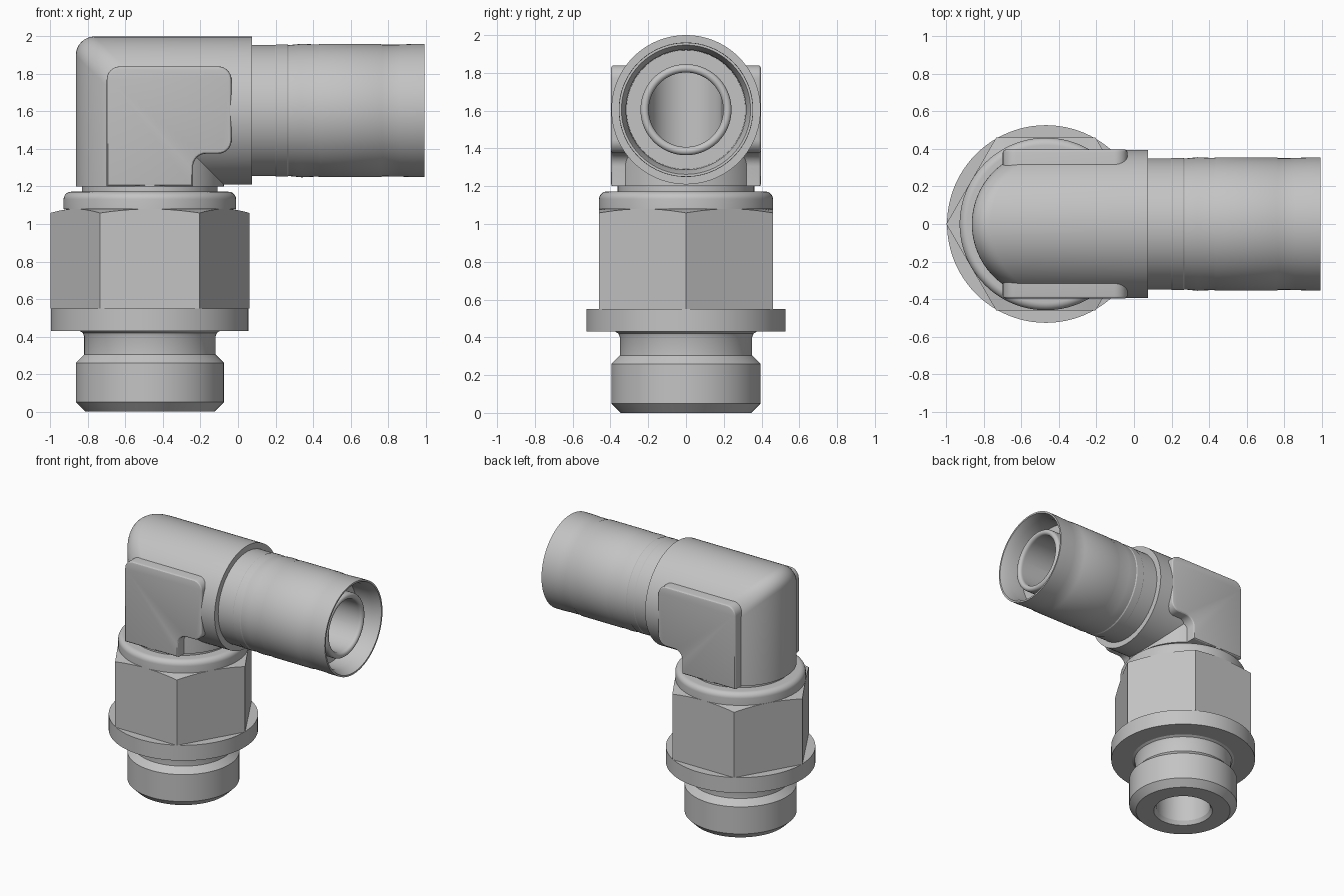
import bpy, bmesh
from math import pi, cos, sin
from mathutils import Vector

if "Cube" in bpy.data.objects:
    bpy.data.objects.remove(bpy.data.objects["Cube"])

CX, CZ = -0.47, 1.605      # vertical axis x, horizontal axis z
R, BORE = 0.395, 0.197     # elbow radius, through bore radius
SEG = 96
ANGLES = [2 * pi * i / SEG for i in range(SEG)]

steel = bpy.data.materials.new("plated steel grey")
steel.use_nodes = True
GREY = (0.55, 0.55, 0.55, 1)
steel.diffuse_color = GREY
steel.node_tree.nodes["Principled BSDF"].inputs["Base Color"].default_value = GREY


def finish(name, bm):
    mesh = bpy.data.meshes.new(name)
    bm.to_mesh(mesh)
    bm.free()
    mesh.materials.append(steel)
    obj = bpy.data.objects.new(name, mesh)
    bpy.context.collection.objects.link(obj)
    bpy.ops.object.select_all(action='DESELECT')
    obj.select_set(True)
    bpy.context.view_layer.objects.active = obj
    bpy.ops.object.shade_smooth_by_angle(angle=pi / 7)
    return obj


def loft(name, rings):
    """Skin a list of closed rings of points with quads."""
    bm = bmesh.new()
    loops = [[bm.verts.new(p) for p in ring] for ring in rings]
    for a, b in zip(loops, loops[1:]):
        for i in range(SEG):
            j = (i + 1) % SEG
            bm.faces.new((a[i], a[j], b[j], b[i]))
    return finish(name, bm)


def upright(profile):
    """Rings about the vertical axis from (radius, height) points."""
    return [[Vector((CX + r * cos(t), r * sin(t), z)) for t in ANGLES] for r, z in profile]


def sideways(profile):
    """Rings about the horizontal axis from (x, radius) points."""
    return [[Vector((x, r * cos(t), CZ + r * sin(t))) for t in ANGLES] for x, r in profile]


def elbow(name, r, z0, x1, fillet, inside=False):
    """Mitred right-angle pipe with a rounded outer corner."""
    steps = 8 if fillet else 0
    paths = []
    for t in ANGLES:
        d, y = -r * cos(t), r * sin(t)
        f = fillet * min(1, max(0, 3 * d / r))
        pts = [Vector((CX - d, y, z0))]
        for k in range(steps + 1):
            a = k / max(steps, 1) * pi / 2
            pts.append(Vector((CX - d + f * (1 - cos(a)), y, CZ + d - f * (1 - sin(a)))))
        pts.append(Vector((x1, y, CZ + d)))
        paths.append(pts)
    rings = [list(ring) for ring in zip(*paths)]
    return loft(name, rings[::-1] if inside else rings)


# Threaded stud, undercut and round flange
loft("stud_and_flange", upright([
    (BORE, 0.03), (0.215, 0), (0.345, 0), (R, 0.05), (R, 0.26), (0.35, 0.305),
    (0.35, 0.40), (0.358, 0.42), (0.375, 0.43), (0.527, 0.43), (0.527, 0.55), (0.4, 0.55)]))

# Hexagon with a conical chamfer on its upper corners
hex_radius = [0.46 / cos((t % (pi / 3)) - pi / 6) for t in ANGLES]
bottom = [Vector((CX + r * cos(t), r * sin(t), 0.55)) for r, t in zip(hex_radius, ANGLES)]
top = [Vector((v.x, v.y, 1.08 - 0.3 * (r - 0.46))) for v, r in zip(bottom, hex_radius)]
loft("hexagon", [bottom, top] + upright([(0.44, 1.08)]))

# Rounded collar and the narrow neck above it
round_top = [(0.42 + 0.04 * cos(a), 1.132 + 0.04 * sin(a)) for a in [k * pi / 16 for k in range(9)]]
loft("collar", upright([(0.44, 1.08), (0.46, 1.08)] + round_top + [(0.362, 1.172), (0.362, 1.2), (R, 1.2)]))

# Elbow body and its inner passage
elbow("elbow_body", R, 1.2, 0.075, 0.1)
elbow("inner_passage", BORE, 0.03, 0.9, 0, inside=True)

# Clamped sleeve with recessed end and the inner nipple
nose = [(0.908 + 0.022 * sin(a), 0.219 + 0.022 * cos(a)) for a in [k * pi / 8 for k in range(9)]]
loft("sleeve_and_nipple", sideways([
    (0.075, R), (0.075, 0.35), (0.2, 0.35), (0.205, 0.353), (0.262, 0.353), (0.27, 0.349),
    (0.34, 0.356), (0.425, 0.352), (0.437, 0.355), (0.76, 0.355), (0.77, 0.351), (0.86, 0.352),
    (0.93, 0.355), (0.995, 0.355), (0.995, 0.342), (0.93, 0.318), (0.8, 0.315), (0.8, 0.241)]
    + nose + [(0.9, BORE)]))

# Flat wrench pads on both sides
outline = [(-0.70, 1.2), (-0.24, 1.2), (-0.24, 1.375), (-0.035, 1.375), (-0.035, 1.84), (-0.70, 1.84)]
for side, label in ((1, "back"), (-1, "front")):
    bm = bmesh.new()
    corners = [bm.verts.new((x, side * 0.23, z)) for x, z in outline]
    bm.faces.new(corners)
    bmesh.ops.bevel(bm, geom=corners[2:], offset=0.07, segments=8, profile=0.5, affect='VERTICES')
    grown = bmesh.ops.extrude_face_region(bm, geom=bm.faces[:])["geom"]
    moved = [g for g in grown if isinstance(g, bmesh.types.BMVert)]
    bmesh.ops.translate(bm, verts=moved, vec=(0, side * 0.167, 0))
    bmesh.ops.recalc_face_normals(bm, faces=bm.faces[:])
    rim = [e for e in bm.edges if all(abs(v.co.y) > 0.39 for v in e.verts)]
    bmesh.ops.bevel(bm, geom=rim, offset=0.015, segments=3, profile=0.5, affect='EDGES')
    finish(label + "_wrench_pad", bm)
